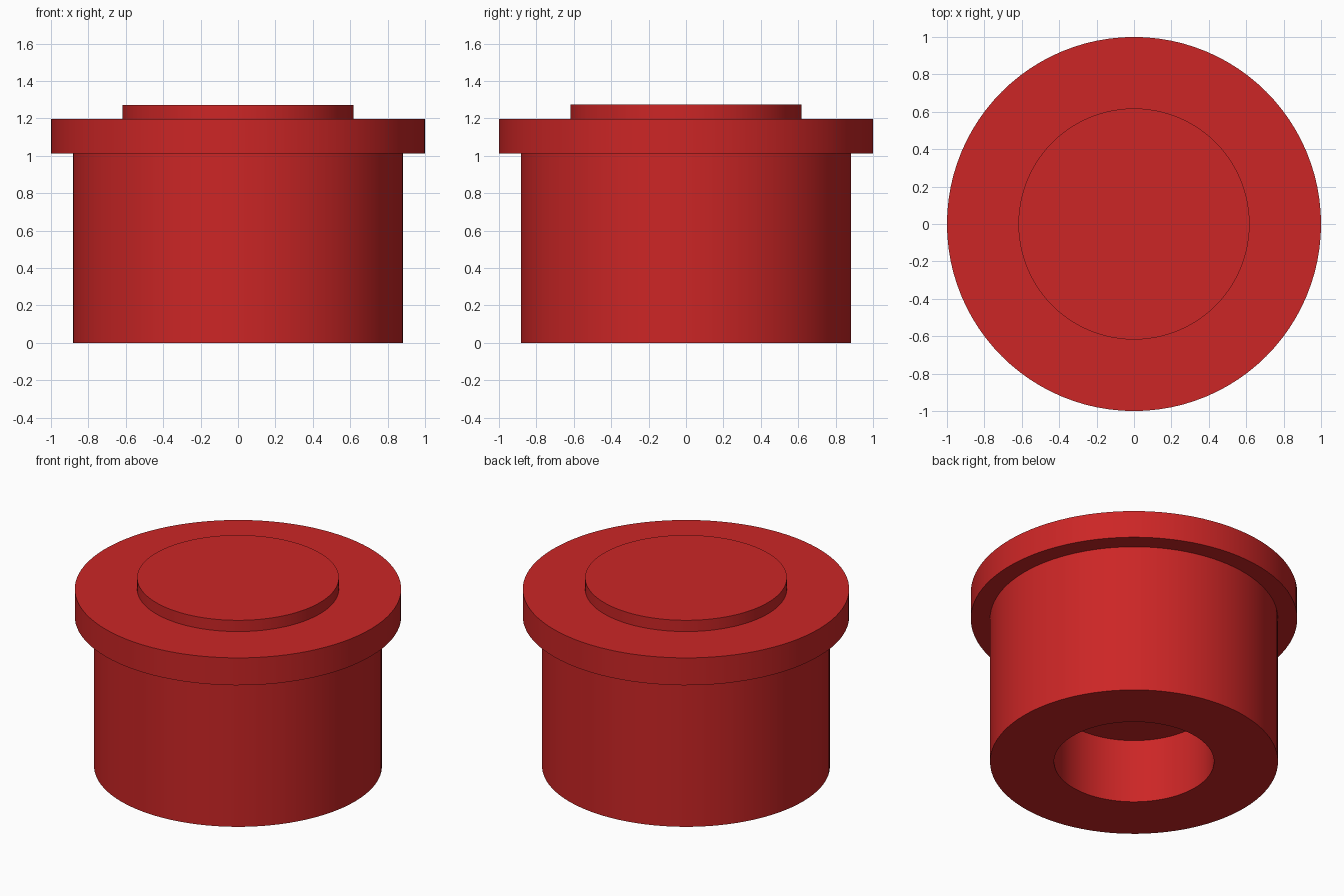
import bpy
import bmesh
import math

cube = bpy.data.objects.get("Cube")
if cube:
    bpy.data.objects.remove(cube, do_unlink=True)

SEGMENTS = 96

# Single colour
red = bpy.data.materials.new("red")
red.use_nodes = True
colour = (0.604, 0.019, 0.019, 1.0)
red.diffuse_color = colour
red.node_tree.nodes["Principled BSDF"].inputs["Base Color"].default_value = colour


def lathe(name, profile, material):
    """Revolve a (radius, height) profile around the z axis."""
    bm = bmesh.new()
    verts = [bm.verts.new((r, 0, z)) for r, z in profile]
    edges = [bm.edges.new(pair) for pair in zip(verts, verts[1:])]
    bmesh.ops.spin(bm, geom=verts + edges, cent=(0, 0, 0), axis=(0, 0, 1),
                   angle=math.tau, steps=SEGMENTS)
    bmesh.ops.remove_doubles(bm, verts=bm.verts[:], dist=0.0001)
    bmesh.ops.recalc_face_normals(bm, faces=bm.faces[:])
    mesh = bpy.data.meshes.new(name)
    bm.to_mesh(mesh)
    bm.free()
    mesh.materials.append(material)
    obj = bpy.data.objects.new(name, mesh)
    bpy.context.collection.objects.link(obj)
    bpy.ops.object.select_all(action="DESELECT")
    obj.select_set(True)
    bpy.context.view_layer.objects.active = obj
    bpy.ops.object.shade_smooth_by_angle(angle=math.radians(30))
    return obj


# Plug: blind bore, body, flange and raised top disc in one closed profile
bore_r, body_r, flange_r, disc_r = 0.49, 0.882, 1.0, 0.618
bore_top, flange_bottom, flange_top, disc_top = 0.433, 1.012, 1.197, 1.273

lathe("stepped_plug", [
    (0, bore_top), (bore_r, bore_top), (bore_r, 0),
    (body_r, 0), (body_r, flange_bottom),
    (flange_r, flange_bottom), (flange_r, flange_top),
    (disc_r, flange_top), (disc_r, disc_top), (0, disc_top),
], red)
